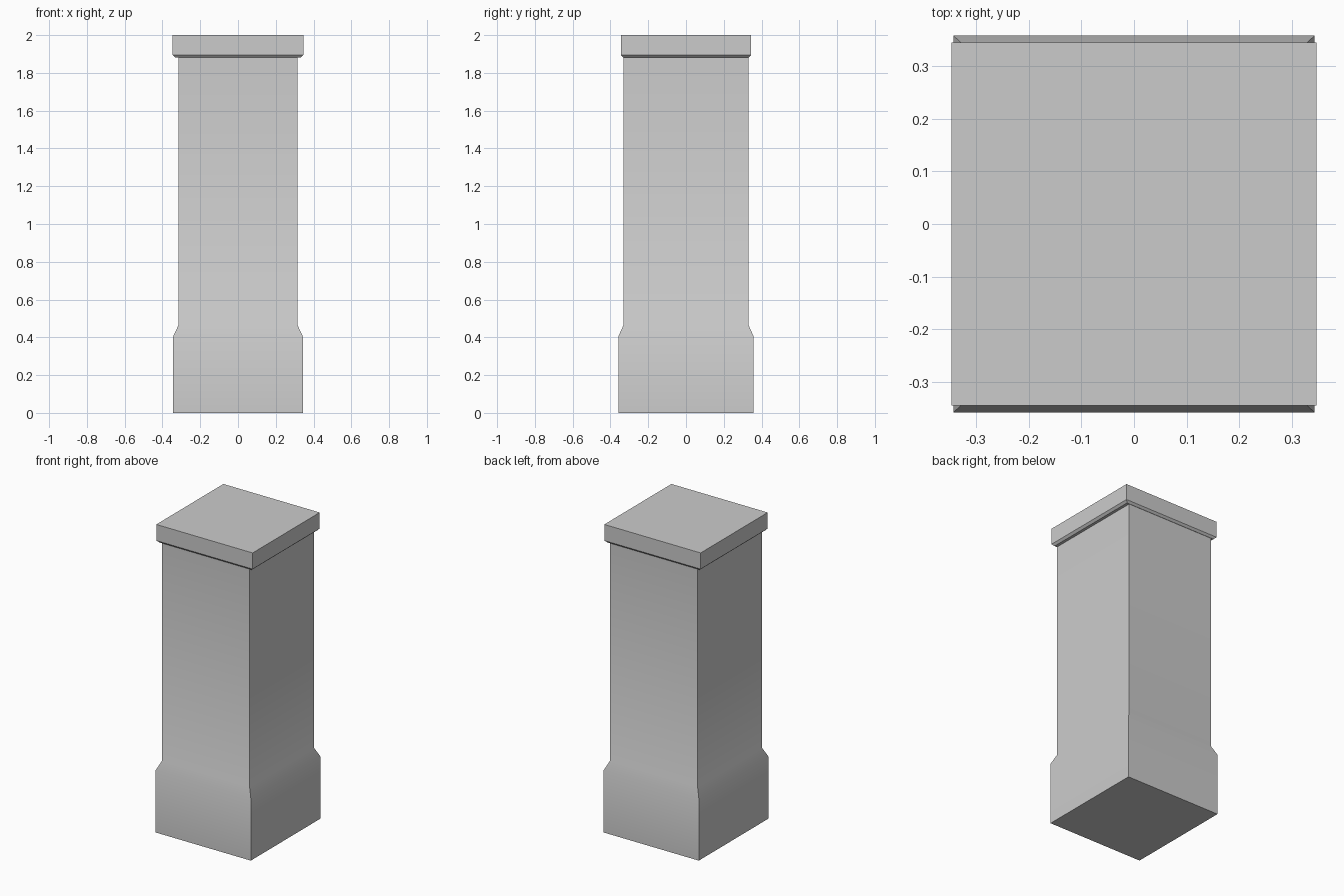
import bpy
import bmesh
import math

cube = bpy.data.objects.get("Cube")
if cube:
    bpy.data.objects.remove(cube, do_unlink=True)

stone = bpy.data.materials.new("grey_stone")
stone.use_nodes = True
colour = (0.6, 0.6, 0.6, 1)
stone.diffuse_color = colour
stone.node_tree.nodes["Principled BSDF"].inputs["Base Color"].default_value = colour


def stacked_block(name, levels):
    """Join rectangular rings, each given as half width, half depth, height."""
    bm = bmesh.new()
    rings = [[bm.verts.new((sx * w, sy * d, z))
              for sx, sy in ((-1, -1), (1, -1), (1, 1), (-1, 1))]
             for w, d, z in levels]
    bm.faces.new(rings[0][::-1])
    bm.faces.new(rings[-1])
    for low, high in zip(rings, rings[1:]):
        for i in range(4):
            j = (i + 1) % 4
            bm.faces.new((low[i], low[j], high[j], high[i]))
    mesh = bpy.data.meshes.new(name)
    bm.to_mesh(mesh)
    bm.free()
    mesh.materials.append(stone)
    obj = bpy.data.objects.new(name, mesh)
    bpy.context.collection.objects.link(obj)
    bpy.ops.object.select_all(action='DESELECT')
    obj.select_set(True)
    bpy.context.view_layer.objects.active = obj
    bpy.ops.object.shade_smooth_by_angle(angle=math.radians(30))
    return obj


# Shaft with its flared plinth
stacked_block("pillar_shaft", [(0.343, 0.358, 0), (0.343, 0.358, 0.405),
                               (0.315, 0.331, 0.465), (0.315, 0.331, 1.89)])

# Cap slab with a chamfered underside
stacked_block("pillar_cap", [(0.333, 0.333, 1.882), (0.347, 0.345, 1.895),
                             (0.347, 0.345, 2)])
